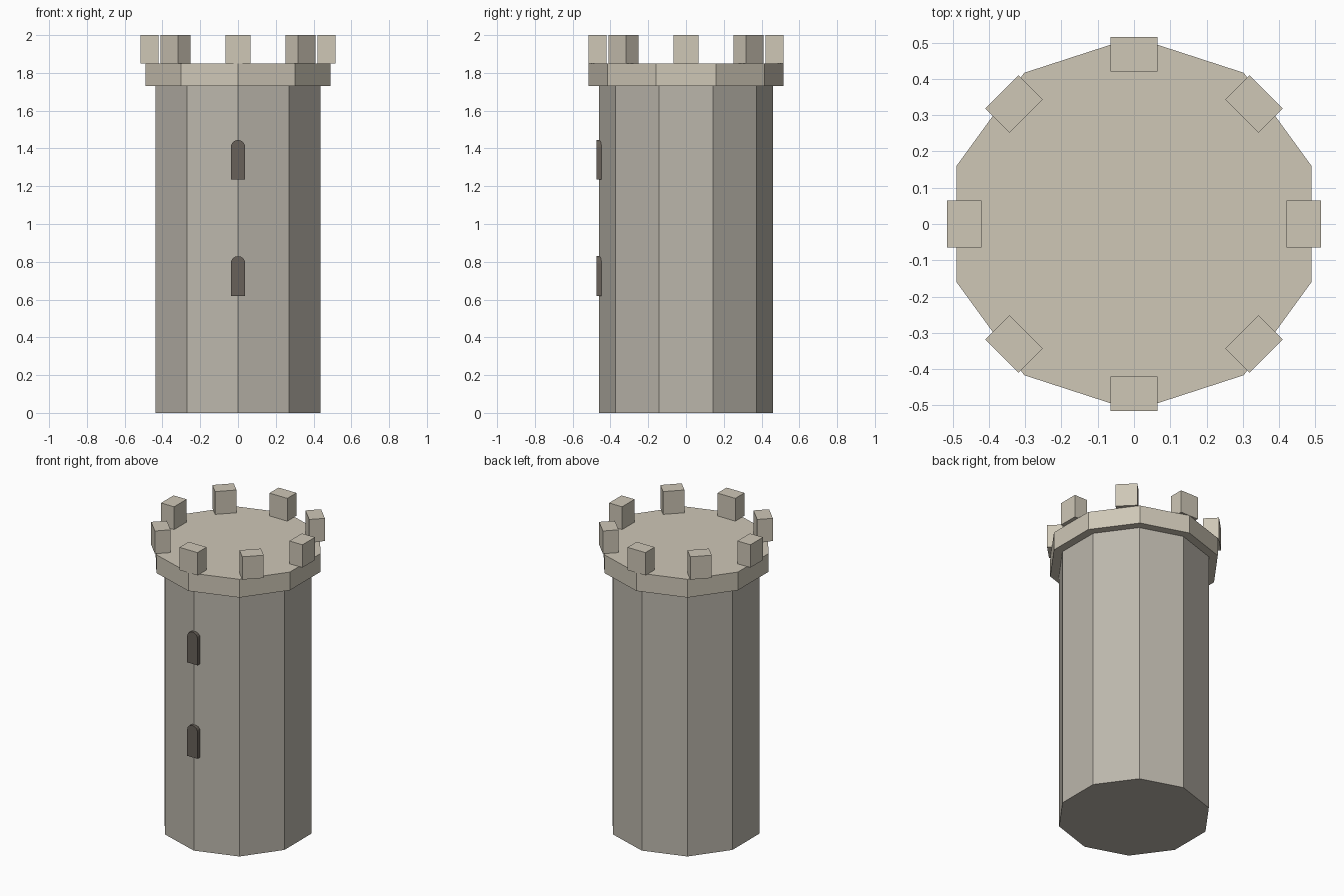
import bpy, bmesh, math
from mathutils import Matrix

if "Cube" in bpy.data.objects:
    bpy.data.objects.remove(bpy.data.objects["Cube"])


def material(name, rgb):
    m = bpy.data.materials.new(name)
    m.diffuse_color = (*rgb, 1)
    m.use_nodes = True
    m.node_tree.nodes["Principled BSDF"].inputs["Base Color"].default_value = m.diffuse_color
    return m


WALL = material("wall_stone", (0.50, 0.47, 0.41))
TRIM = material("trim_stone", (0.62, 0.57, 0.47))
DARK = material("dark_opening", (0.14, 0.12, 0.10))


def finish(name, bm, mat):
    bmesh.ops.recalc_face_normals(bm, faces=bm.faces)
    me = bpy.data.meshes.new(name)
    bm.to_mesh(me)
    bm.free()
    me.materials.append(mat)
    ob = bpy.data.objects.new(name, me)
    bpy.context.collection.objects.link(ob)
    return ob


def extrude(name, points, vec, mat):
    bm = bmesh.new()
    face = bm.faces.new([bm.verts.new(p) for p in points])
    new = bmesh.ops.extrude_face_region(bm, geom=[face], use_keep_orig=True)["geom"]
    bmesh.ops.translate(bm, vec=vec, verts=[v for v in new if isinstance(v, bmesh.types.BMVert)])
    return finish(name, bm, mat)


def decagon(r, z):
    return [(r * math.sin(k * math.pi / 5), -r * math.cos(k * math.pi / 5), z) for k in range(10)]


# Ten-sided shaft and overhanging parapet
extrude("tower_shaft", decagon(0.46, 0), (0, 0, 1.73), WALL)
extrude("parapet", decagon(0.515, 1.73), (0, 0, 0.12), TRIM)

# Ring of battlement blocks
for i in range(8):
    bm = bmesh.new()
    bmesh.ops.create_cube(bm, size=1, matrix=(
        Matrix.Rotation(i * math.pi / 4, 4, 'Z')
        @ Matrix.Translation((0.4675, 0, 1.925))
        @ Matrix.Diagonal((0.095, 0.13, 0.15, 1))))
    finish(f"merlon_{i + 1}", bm, TRIM)

# Arched window slits on the front
HALF, HEIGHT = 0.038, 0.21
for i, z in enumerate((0.62, 1.235)):
    spring = z + HEIGHT - HALF
    pts = [(-HALF, -0.475, z), (HALF, -0.475, z)]
    pts += [(HALF * math.cos(a * math.pi / 8), -0.475, spring + HALF * math.sin(a * math.pi / 8))
            for a in range(9)]
    extrude(f"window_{i + 1}", pts, (0, 0.035, 0), DARK)
